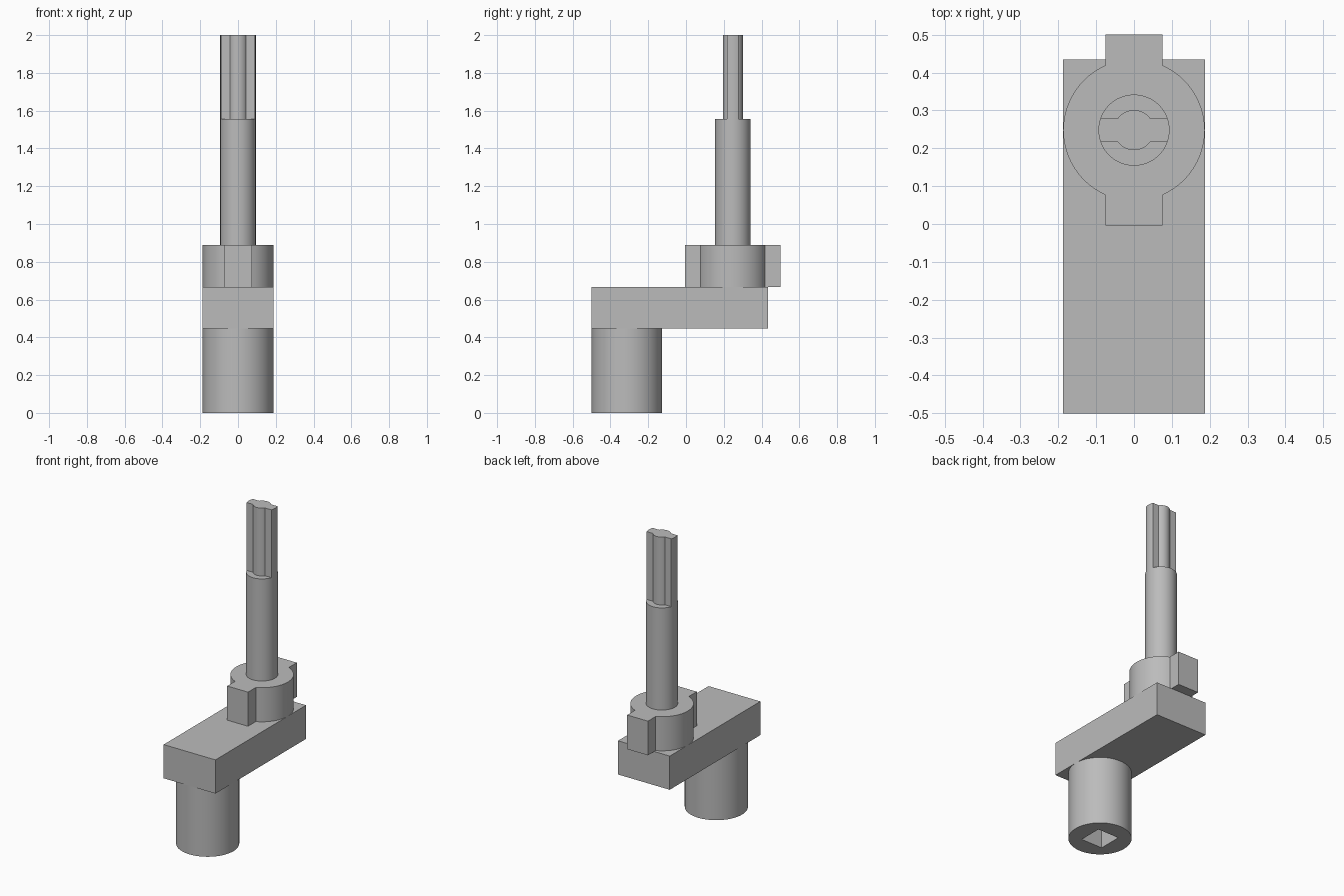
import bpy
import bmesh
from math import sin, cos, asin, pi, sqrt, radians
from mathutils import Matrix, Vector

cube = bpy.data.objects.get("Cube")
if cube:
    bpy.data.objects.remove(cube, do_unlink=True)

GREY = (0.5, 0.5, 0.5, 1)
steel = bpy.data.materials.new("plain grey")
steel.use_nodes = True
steel.diffuse_color = GREY
steel.node_tree.nodes["Principled BSDF"].inputs["Base Color"].default_value = GREY

HALF = 0.187     # half width of the arm, socket and collar
SHAFT_R = 0.094
SHAFT_Y = 0.248
SOCKET_Y = -0.313


def arc(radius, start, end, steps):
    angles = [start + (end - start) * i / steps for i in range(steps + 1)]
    return [(radius * cos(a), radius * sin(a)) for a in angles]


def circle(radius, steps=64):
    return arc(radius, 0, 2 * pi, steps)[:-1]


def rectangle(hx, hy):
    return [(-hx, -hy), (hx, -hy), (hx, hy), (-hx, hy)]


def lobed(radius, half_width, tip):
    """Round core with two opposite lobes; tip is the outline of one lobe end."""
    a = asin(half_width / radius)
    half = tip + arc(radius, a, pi - a, 24)
    return half + [(-x, -y) for x, y in half]


def prism(name, outline, y, bottom, top, turn=0):
    """Extrude a closed outline upward from bottom to top."""
    bm = bmesh.new()
    base = bm.faces.new([bm.verts.new((px, py, 0)) for px, py in outline])
    lid = bmesh.ops.extrude_face_region(bm, geom=[base])["geom"]
    bmesh.ops.translate(bm, vec=Vector((0, 0, top - bottom)),
                        verts=[v for v in lid if isinstance(v, bmesh.types.BMVert)])
    bmesh.ops.recalc_face_normals(bm, faces=bm.faces[:])
    bm.transform(Matrix.Translation((0, y, bottom)) @ Matrix.Rotation(turn, 4, "Z"))
    mesh = bpy.data.meshes.new(name)
    bm.to_mesh(mesh)
    bm.free()
    mesh.materials.append(steel)
    obj = bpy.data.objects.new(name, mesh)
    bpy.context.collection.objects.link(obj)
    return obj


def activate(obj):
    bpy.ops.object.select_all(action="DESELECT")
    obj.select_set(True)
    bpy.context.view_layer.objects.active = obj


# Socket with a blind square hole in its underside
socket = prism("socket", circle(HALF), SOCKET_Y, 0, 0.447)
cutter = prism("square_hole_cutter", rectangle(0.077, 0.077), SOCKET_Y, -0.1, 0.223)
cutter.hide_render = True
cut = socket.modifiers.new("square hole", "BOOLEAN")
cut.operation = "DIFFERENCE"
cut.solver = "EXACT"
cut.object = cutter
activate(socket)
bpy.ops.object.modifier_apply(modifier=cut.name)
bpy.data.objects.remove(cutter, do_unlink=True)

# Offset arm
arm = prism("arm", rectangle(HALF, 0.4675), -0.0325, 0.447, 0.667)

# Collar with a square tab at front and back
tab = [(0.252, -0.075), (0.252, 0.075)]
collar = prism("collar", lobed(HALF, 0.075, tab), SHAFT_Y, 0.667, 0.89, pi / 2)

# Round shaft
shaft = prism("shaft", circle(SHAFT_R), SHAFT_Y, 0.89, 1.557)

# Two-winged key tip, its wing ends following the shaft
WING = 0.031
wing_angle = asin(WING / SHAFT_R)
wing_end = arc(SHAFT_R, -wing_angle, wing_angle, 8)
key_tip = prism("key_tip", lobed(0.053, WING, wing_end), SHAFT_Y, 1.557, 2)

for part in (socket, collar, shaft, key_tip):
    activate(part)
    bpy.ops.object.shade_smooth_by_angle(angle=radians(30))
